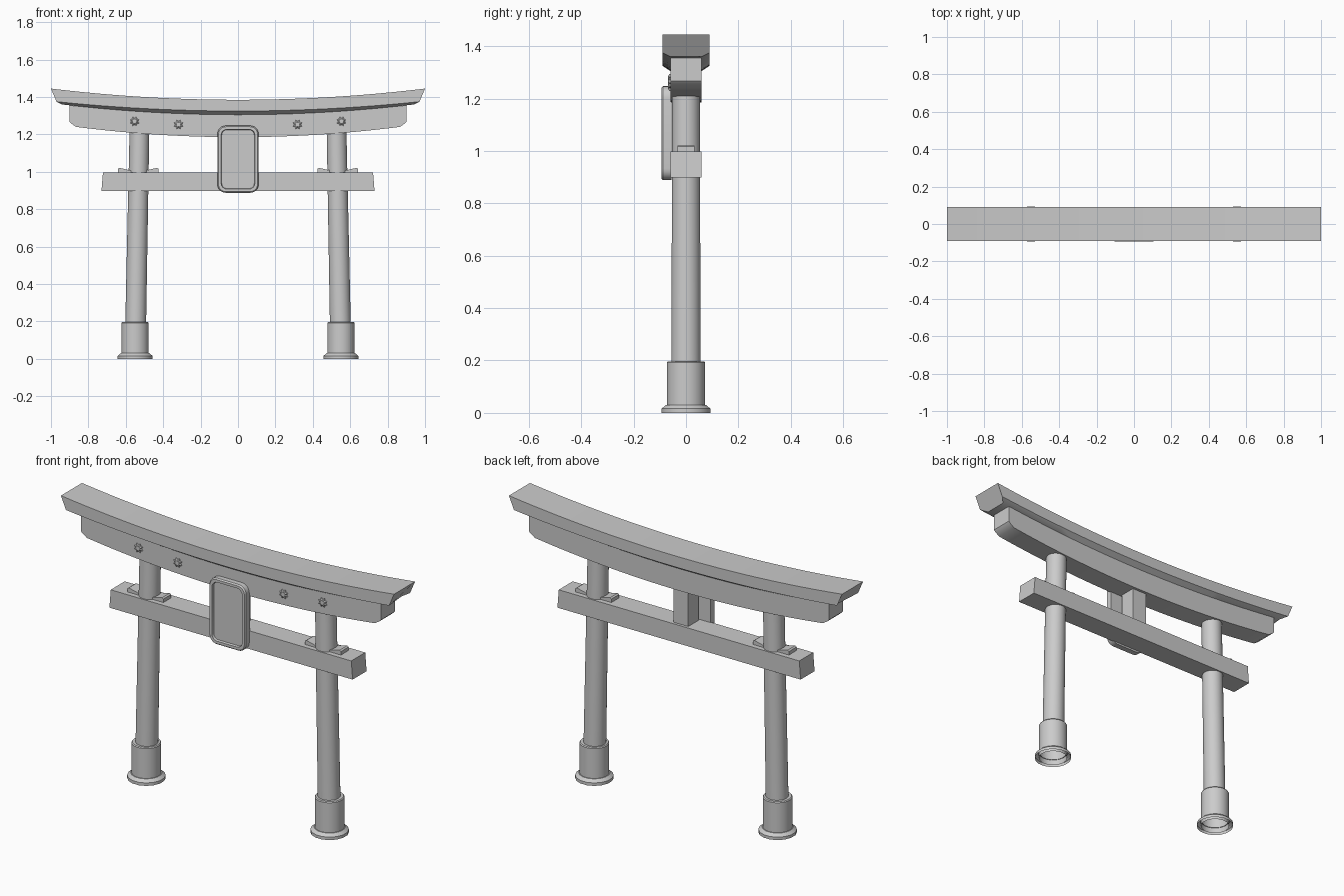
import bpy, bmesh
from math import sin, cos, pi

if "Cube" in bpy.data.objects:
    bpy.data.objects.remove(bpy.data.objects["Cube"])


def finish(name, bm, angle=30):
    bmesh.ops.recalc_face_normals(bm, faces=bm.faces)
    me = bpy.data.meshes.new(name)
    bm.to_mesh(me)
    bm.free()
    ob = bpy.data.objects.new(name, me)
    bpy.context.collection.objects.link(ob)
    bpy.ops.object.select_all(action='DESELECT')
    bpy.context.view_layer.objects.active = ob
    ob.select_set(True)
    bpy.ops.object.shade_smooth_by_angle(angle=angle * pi / 180)
    return ob


def loft(name, rings, cap_start=True, cap_end=True):
    """Skin a list of closed rings of equal length."""
    bm = bmesh.new()
    vs = [[bm.verts.new(p) for p in ring] for ring in rings]
    for a, b in zip(vs, vs[1:]):
        n = len(a)
        for i in range(n):
            bm.faces.new((a[i], a[(i + 1) % n], b[(i + 1) % n], b[i]))
    if cap_start:
        bm.faces.new(vs[0])
    if cap_end:
        bm.faces.new(vs[-1])
    return finish(name, bm)


def circle(x, z, r, n):
    return [(x + r * cos(2 * pi * (i + .5) / n), r * sin(2 * pi * (i + .5) / n), z) for i in range(n)]


def extrude(name, outline, y0, y1):
    """Extrude an x-z outline along y."""
    return loft(name, [[(x, y, z) for x, z in outline] for y in (y0, y1)])


def rounded_rect(w, z0, z1, r, y, seg=6):
    pts = []
    corners = [(w - r, z1 - r), (r - w, z1 - r), (r - w, z0 + r), (w - r, z0 + r)]
    for k, (cx, cz) in enumerate(corners):
        for i in range(seg + 1):
            a = pi / 2 * (k + i / seg)
            pts.append((cx + r * cos(a), y, cz + r * sin(a)))
    return pts


# Upswept top lintel with splayed ends and chamfered underside
N = 24
ts = [2 * i / N - 1 for i in range(N + 1)]
rings = []
for t in ts:
    top, face, low = 1.385 + .06 * t * t, 1.325 + .05 * t * t, 1.305 + .055 * t * t
    rings.append([(t, -.09, top), (t * .97, -.09, face), (t * .94, -.06, low),
                  (t * .94, .06, low), (t * .97, .09, face), (t, .09, top)])
loft("top_lintel", rings)

# Second lintel directly beneath, with clipped lower corners
upper = [(.9 * t, 1.308 + .058 * (.9 * t) ** 2) for t in ts]
lower = [(.865 * t, 1.185 + .055 * t * t) for t in reversed(ts)]
extrude("under_lintel", upper + [(.9, 1.267), (.893, 1.259)] + lower
        + [(-.893, 1.259), (-.9, 1.267)], -.06, .06)

# Tie beam and centre strut
extrude("tie_beam", [(-.73, .898), (.73, .898), (.722, .997), (-.722, .997)], -.06, .06)
extrude("centre_strut", [(-.045, .99), (.045, .99), (.045, 1.2), (-.045, 1.2)], -.045, .045)

# Framed plaque with recessed panel
loft("plaque", [rounded_rect(.11, .888, 1.247, .045, -.055),
                rounded_rect(.11, .888, 1.247, .045, -.087),
                rounded_rect(.104, .894, 1.241, .039, -.094),
                rounded_rect(.09, .908, 1.227, .03, -.094),
                rounded_rect(.087, .911, 1.224, .027, -.082)])

for side, s in (("left", -1), ("right", 1)):
    # Leaning post
    loft(side + "_post", [circle(s * .547, .19, .056, 32), circle(s * .527, 1.215, .053, 32)])
    # Hollow sleeve and flared foot
    x = s * .55
    loft(side + "_sleeve", [circle(x, 0, .073, 32), circle(x, .192, .073, 32),
                            circle(x, .197, .069, 32)], cap_start=False)
    loft(side + "_foot", [circle(x, 0, .095, 16), circle(x, .016, .095, 16),
                          circle(x, .03, .078, 16), circle(x, .03, .07, 16)], False, False)
    # Wedges either side of the post
    px = s * .533
    for where, d in (("inner", -s), ("outer", s)):
        extrude(f"{side}_{where}_wedge",
                [(px + d * .03, .99), (px + d * .108, .99), (px + d * .108, 1.016),
                 (px + d * .1, 1.021), (px + d * .03, 1.005)], -.033, .033)
    # Star studs on the front face
    for where, sx, sz in (("inner", .318, 1.253), ("outer", .553, 1.27)):
        def star(k, y):
            return [(s * sx + k * (.026 if i % 2 else .018) * cos(pi * i / 8), y,
                     sz + k * (.026 if i % 2 else .018) * sin(pi * i / 8)) for i in range(16)]
        loft(f"{side}_{where}_stud", [star(1, -.055), star(1, -.064), star(.6, -.069)])
